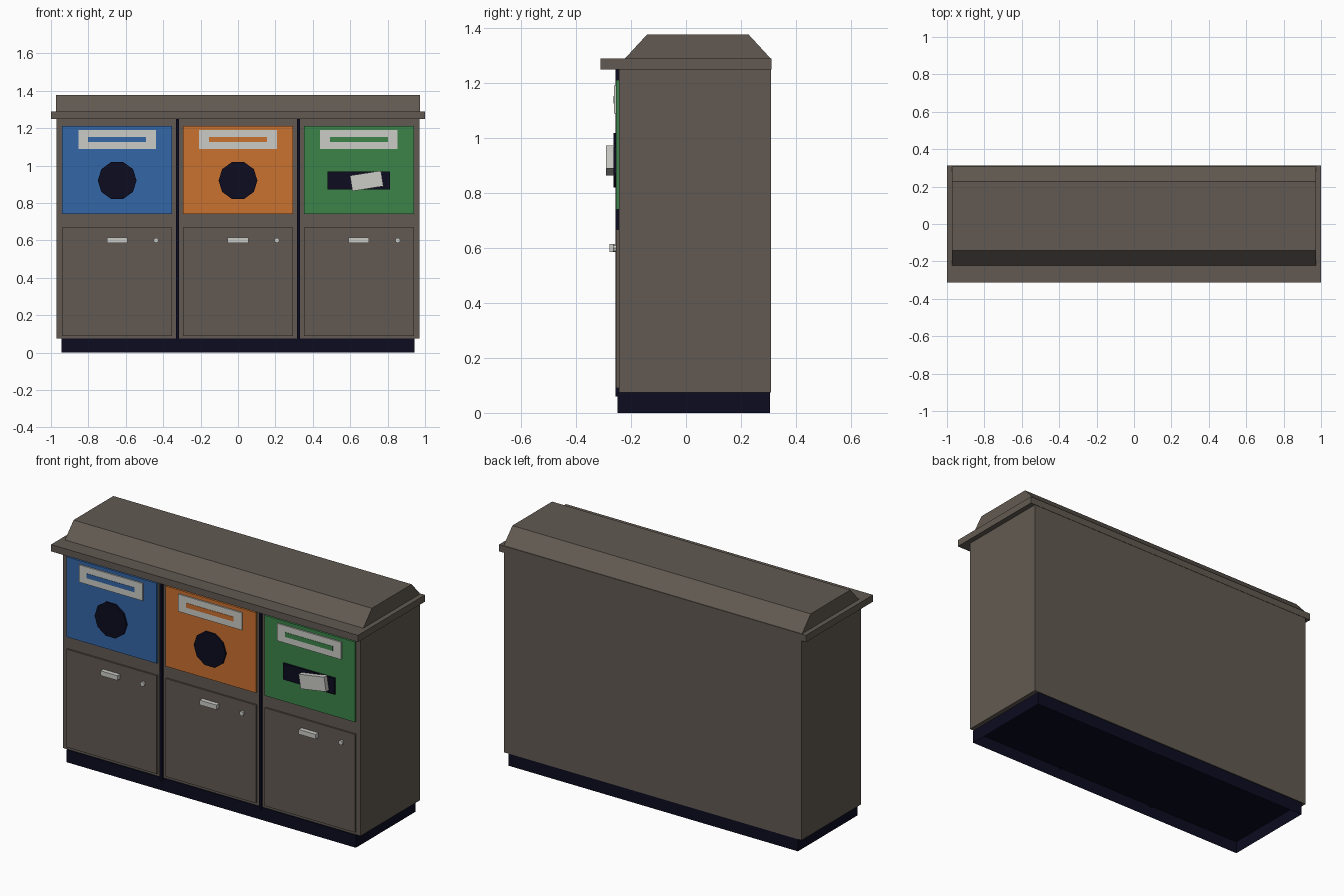
import bpy, bmesh, math

if "Cube" in bpy.data.objects:
    bpy.data.objects.remove(bpy.data.objects["Cube"])


def material(name, rgb):
    m = bpy.data.materials.new(name)
    m.diffuse_color = (*rgb, 1)
    m.use_nodes = True
    m.node_tree.nodes["Principled BSDF"].inputs["Base Color"].default_value = m.diffuse_color
    return m


TAUPE = material("taupe", (0.122, 0.102, 0.084))
NAVY = material("dark navy", (0.0035, 0.0035, 0.015))
BLUE = material("blue", (0.034, 0.135, 0.39))
ORANGE = material("orange", (0.60, 0.168, 0.03))
GREEN = material("green", (0.045, 0.23, 0.068))
LIGHT = material("light grey", (0.60, 0.60, 0.57))


def finish(name, bm, mat):
    bmesh.ops.recalc_face_normals(bm, faces=bm.faces)
    me = bpy.data.meshes.new(name)
    bm.to_mesh(me)
    bm.free()
    me.materials.append(mat)
    ob = bpy.data.objects.new(name, me)
    bpy.context.collection.objects.link(ob)
    return ob


def box(name, x, y, z, mat):
    """Box from (min, max) ranges, with its origin at the centre."""
    bm = bmesh.new()
    bmesh.ops.create_cube(bm, size=1)
    for v in bm.verts:
        v.co = [c * (r[1] - r[0]) for c, r in zip(v.co, (x, y, z))]
    ob = finish(name, bm, mat)
    ob.location = [(r[0] + r[1]) / 2 for r in (x, y, z)]
    return ob


def disc(name, x, z, radius, sides, y, mat):
    """Flat cylinder facing the front."""
    bm = bmesh.new()
    ring = [bm.verts.new((x + radius * math.cos(math.tau * i / sides), y[0],
                          z + radius * math.sin(math.tau * i / sides)))
            for i in range(sides)]
    face = bm.faces.new(ring)
    out = bmesh.ops.extrude_face_region(bm, geom=[face])
    for v in out["geom"]:
        if isinstance(v, bmesh.types.BMVert):
            v.co.y = y[1]
    return finish(name, bm, mat)


def frame(name, cx, cz, outer, inner, y, mat):
    """Rectangular ring facing the front; outer and inner are half sizes."""
    bm = bmesh.new()
    corners = [(-1, -1), (1, -1), (1, 1), (-1, 1)]
    loops = [[bm.verts.new((cx + sx * h[0], yy, cz + sz * h[1])) for sx, sz in corners]
             for h, yy in ((outer, y[0]), (inner, y[0]), (inner, y[1]), (outer, y[1]))]
    for k in range(4):
        a, b = loops[k], loops[(k + 1) % 4]
        for i in range(4):
            j = (i + 1) % 4
            bm.faces.new((a[i], a[j], b[j], b[i]))
    return finish(name, bm, mat)


# Plinth, hollow underneath
bm = bmesh.new()
bmesh.ops.create_cube(bm, size=1)
for v in bm.verts:
    v.co = (v.co.x * 1.886, v.co.y * 0.555 + 0.0275, v.co.z * 0.074 + 0.037)
bottom = [f for f in bm.faces if f.normal.z < -0.5]
bmesh.ops.inset_region(bm, faces=bottom, thickness=0.006)
for v in bottom[0].verts:
    v.co.z = 0.068
finish("plinth", bm, NAVY)

# Cabinet and lid slab
box("cabinet", (-0.97, 0.97), (-0.244, 0.31), (0.074, 1.25), TAUPE)
box("lid_slab", (-1, 1), (-0.312, 0.312), (1.25, 1.29), TAUPE)

# Sloped roof cap
bm = bmesh.new()
profile = [(-0.222, 1.29), (0.308, 1.29), (0.228, 1.377), (-0.142, 1.377)]
left = [bm.verts.new((-0.972, y, z)) for y, z in profile]
right = [bm.verts.new((0.972, y, z)) for y, z in profile]
bm.faces.new(left)
bm.faces.new(right)
for i in range(4):
    j = (i + 1) % 4
    bm.faces.new((left[i], left[j], right[j], right[i]))
finish("roof_cap", bm, TAUPE)

# Dark strips between the bays
for side in (-1, 1):
    x = side * 0.323
    box("divider", (x - 0.008, x + 0.008), (-0.256, -0.24), (0.06, 1.25), NAVY)

# Three bays: panel, label frame, opening, door and fittings
for x, colour in ((-0.646, BLUE), (0, ORANGE), (0.646, GREEN)):
    wide = (x - 0.294, x + 0.294)
    box("upper_panel", wide, (-0.254, -0.24), (0.74, 1.212), colour)
    box("door", wide, (-0.254, -0.24), (0.09, 0.668), TAUPE)
    frame("label_frame", x, 1.14, (0.208, 0.051), (0.155, 0.0135), (-0.262, -0.252), LIGHT)
    box("label_insert", (x - 0.155, x + 0.155), (-0.264, -0.252), (1.1265, 1.1535), colour)
    box("door_handle", (x - 0.055, x + 0.055), (-0.279, -0.252), (0.586, 0.614), LIGHT)
    disc("door_lock", x + 0.208, 0.6, 0.014, 8, (-0.266, -0.252), LIGHT)
    if colour is GREEN:
        box("paper_slot", (x - 0.168, x + 0.168), (-0.264, -0.252), (0.872, 0.968), NAVY)
        flap = box("slot_flap", (x - 0.042, x + 0.126), (-0.291, -0.262), (0.876, 0.96), LIGHT)
        flap.rotation_euler.y = -math.radians(9)
    else:
        disc("round_opening", x, 0.92, 0.104, 10, (-0.264, -0.252), NAVY)
